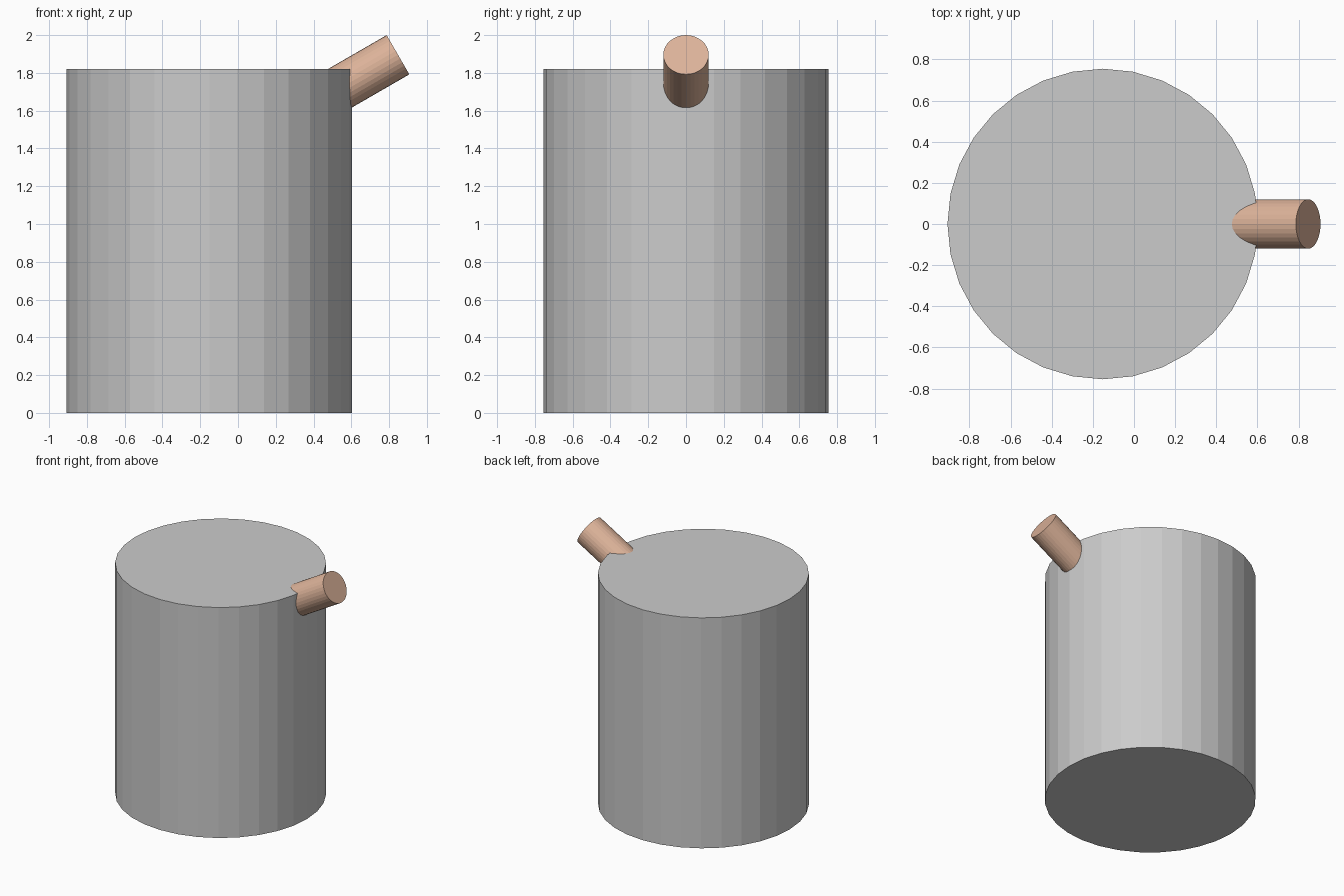
import bpy
import math
from mathutils import Vector

if "Cube" in bpy.data.objects:
    bpy.data.objects.remove(bpy.data.objects["Cube"])


def cylinder(name, radius, length, centre, tilt=0.0):
    """Flat-shaded 32-sided closed cylinder, tilted towards +x."""
    bpy.ops.mesh.primitive_cylinder_add(vertices=32, radius=radius, depth=length,
                                        location=centre, rotation=(0, tilt, 0))
    obj = bpy.context.object
    obj.name = name
    return obj


# Main drum, standing on the ground
cylinder("drum_body", 0.755, 1.82, (-0.152, 0, 0.91))

# Short spout pushed through the rim, rising at 30 degrees
tilt = math.radians(60)
axis = Vector((math.sin(tilt), 0, math.cos(tilt)))
tip = Vector((0.847, 0, 1.896))
length = 0.56
spout = cylinder("spout", 0.12, length, tip - axis * length / 2, tilt)

# Copper colour for the spout
copper = bpy.data.materials.new("copper")
copper.diffuse_color = (0.72, 0.45, 0.32, 1)
copper.use_nodes = True
copper.node_tree.nodes["Principled BSDF"].inputs["Base Color"].default_value = copper.diffuse_color
spout.data.materials.append(copper)
